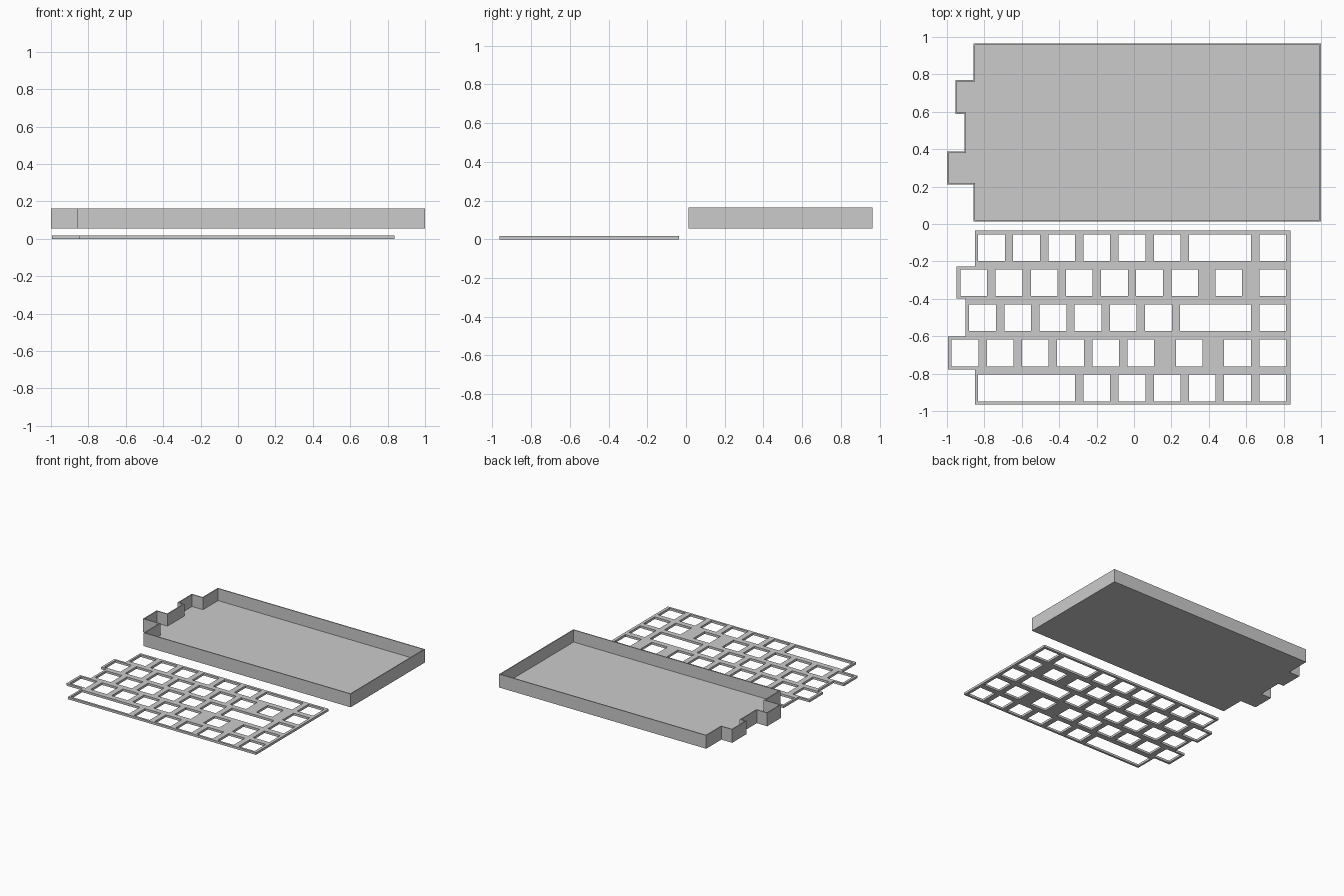
import bpy, bmesh
from mathutils import Vector

cube = bpy.data.objects.get("Cube")
if cube:
    bpy.data.objects.remove(cube, do_unlink=True)

PITCH = 0.188        # key spacing
HOLE = 0.143         # key opening size
THICK = 0.018        # plate thickness
WALL = 0.008         # case wall thickness
CASE_Z, CASE_TOP, FLOOR = 0.055, 0.163, 0.01

grey = bpy.data.materials.new("light grey")
grey.use_nodes = True
colour = (0.6, 0.6, 0.6, 1)
grey.diffuse_color = colour
grey.node_tree.nodes["Principled BSDF"].inputs["Base Color"].default_value = colour


def stepped_outline(lefts, right, ys):
    """Outline with a staggered left edge; lefts and ys run from back to front."""
    pts = [(right, ys[-1]), (right, ys[0])]
    for i, x in enumerate(lefts):
        pts += [(x, ys[i]), (x, ys[i + 1])]
    return pts


def finish(name, mesh):
    obj = bpy.data.objects.new(name, mesh)
    bpy.context.collection.objects.link(obj)
    mesh.materials.clear()
    mesh.materials.append(grey)
    return obj


def key_plate():
    outline = stepped_outline((-0.85, -0.948, -0.90, -0.994, -0.85), 0.837,
                              (-0.036, -0.227, -0.398, -0.601, -0.778, -0.965))
    # Openings per row as (first, last) key positions counted from the right column
    singles = lambda start, n: [(start + i, start + i) for i in range(n)]
    rows = [
        singles(-8, 6) + [(-2, -1), (0, 0)],
        singles(-8.5, 7) + [(-1.25, -1.25), (0, 0)],
        singles(-8.25, 6) + [(-2.25, -1), (0, 0)],
        singles(-8.75, 6) + [(-2.375, -2.375), (-1, -1), (0, 0)],
        [(-8, -6)] + singles(-5, 6),
    ]
    loops = [outline]
    for r, row in enumerate(rows):
        y1 = -0.056 - r * 0.1872
        y0 = y1 - HOLE
        for first, last in row:
            x0 = 0.67 + first * PITCH
            x1 = 0.67 + last * PITCH + HOLE
            loops.append([(x0, y0), (x1, y0), (x1, y1), (x0, y1)])

    # Filled flat curve with openings, turned into a mesh
    curve = bpy.data.curves.new("plate_profile", "CURVE")
    curve.dimensions = "2D"
    curve.fill_mode = "BOTH"
    curve.extrude = THICK / 2
    for pts in loops:
        s = curve.splines.new("POLY")
        s.points.add(len(pts) - 1)
        for p, (x, y) in zip(s.points, pts):
            p.co = (x, y, 0, 1)
        s.use_cyclic_u = True
    temp = bpy.data.objects.new("plate_profile", curve)
    bpy.context.collection.objects.link(temp)
    graph = bpy.context.evaluated_depsgraph_get()
    mesh = bpy.data.meshes.new_from_object(temp.evaluated_get(graph))
    bpy.data.objects.remove(temp, do_unlink=True)

    bm = bmesh.new()
    bm.from_mesh(mesh)
    bmesh.ops.translate(bm, verts=bm.verts, vec=(0, 0, THICK / 2))
    bmesh.ops.remove_doubles(bm, verts=bm.verts, dist=0.0001)
    bmesh.ops.recalc_face_normals(bm, faces=bm.faces)
    for f in bm.faces:
        f.smooth = False
    bm.to_mesh(mesh)
    bm.free()
    finish("key_plate", mesh)


def case_tray():
    outline = stepped_outline((-0.857, -0.954, -0.906, -1.0, -0.857), 1.0,
                              (0.965, 0.771, 0.587, 0.388, 0.211, 0.014))
    bm = bmesh.new()
    base = bm.faces.new([bm.verts.new((x, y, CASE_Z)) for x, y in outline])
    ext = bmesh.ops.extrude_face_region(bm, geom=[base], use_keep_orig=True)["geom"]
    top = next(g for g in ext if isinstance(g, bmesh.types.BMFace))
    bmesh.ops.translate(bm, verts=top.verts, vec=(0, 0, CASE_TOP - CASE_Z))
    bmesh.ops.recalc_face_normals(bm, faces=bm.faces)

    # Inset the top to leave a rim, then sink it to form the tray floor
    bmesh.ops.inset_region(bm, faces=[top], thickness=WALL, use_even_offset=True)
    sunk = bmesh.ops.extrude_discrete_faces(bm, faces=[top])["faces"][0]
    drop = Vector((0, 0, CASE_Z + FLOOR - CASE_TOP))
    bmesh.ops.translate(bm, verts=sunk.verts, vec=drop)
    bmesh.ops.recalc_face_normals(bm, faces=bm.faces)
    mesh = bpy.data.meshes.new("case_tray")
    bm.to_mesh(mesh)
    bm.free()
    finish("case_tray", mesh)


key_plate()
case_tray()
